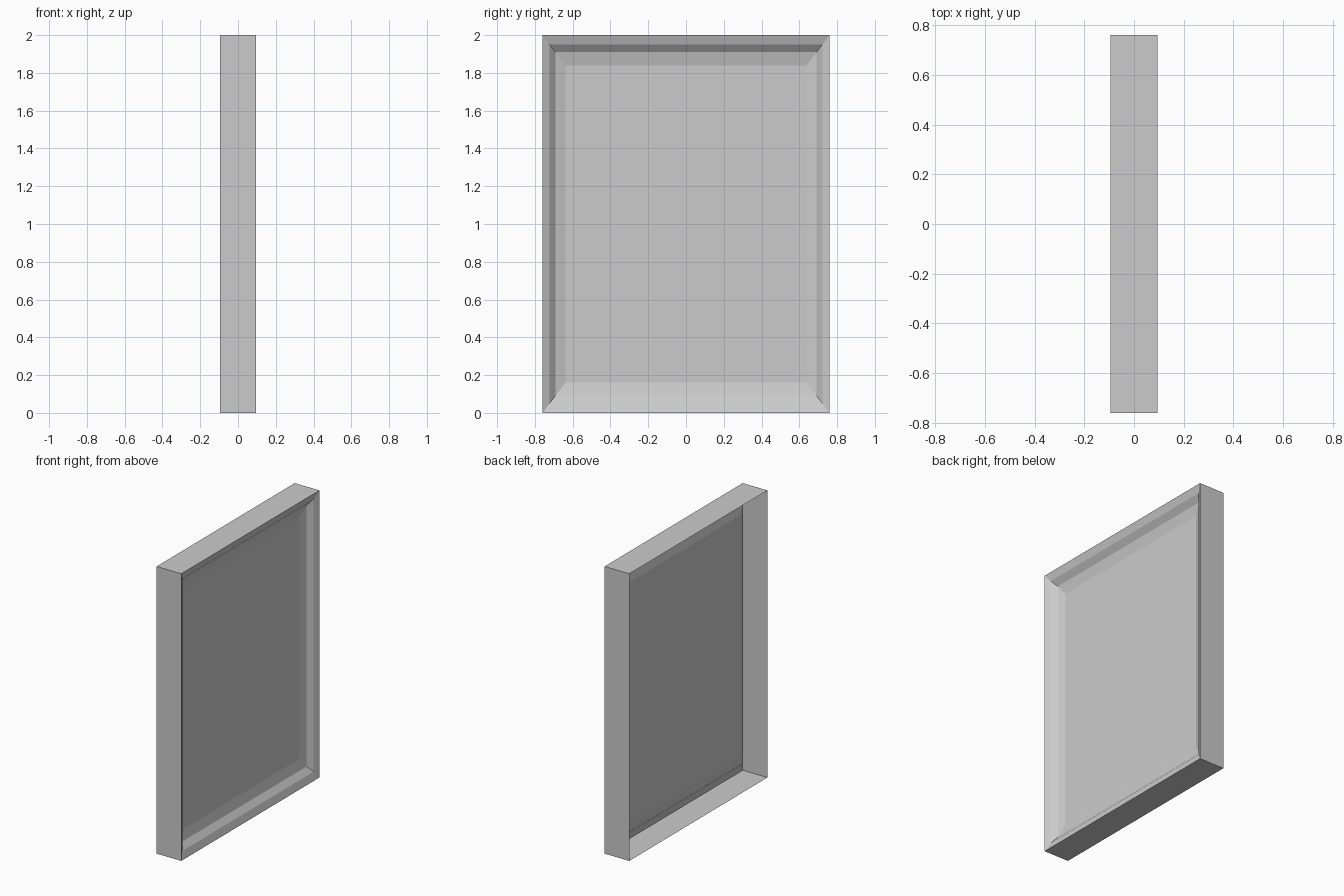
import bpy, bmesh

if "Cube" in bpy.data.objects:
    bpy.data.objects.remove(bpy.data.objects["Cube"])

HALF_Y, HALF_Z = 0.76, 1.0

# Frame profile: (fraction of half size, x depth), from open back edge to inner panel
PROFILE = [(1.0, -0.095), (1.0, 0.095), (0.95, 0.077), (0.91, 0.045), (0.84, 0.028)]


def ring(bm, f, x):
    return [bm.verts.new((x, sy * HALF_Y * f, HALF_Z + sz * HALF_Z * f))
            for sy, sz in ((-1, -1), (1, -1), (1, 1), (-1, 1))]


def make_object(name, bm):
    mesh = bpy.data.meshes.new(name)
    bm.to_mesh(mesh)
    bm.free()
    obj = bpy.data.objects.new(name, mesh)
    bpy.context.collection.objects.link(obj)
    return obj


# Moulded frame, hollow and open at the back
bm = bmesh.new()
rings = [ring(bm, f, x) for f, x in PROFILE]
for a, b in zip(rings, rings[1:]):
    for i in range(4):
        j = (i + 1) % 4
        bm.faces.new((a[i], a[j], b[j], b[i]))
make_object("frame", bm)

# Recessed flat panel inside the moulding
bm = bmesh.new()
bm.faces.new(ring(bm, *PROFILE[-1]))
make_object("panel", bm)
